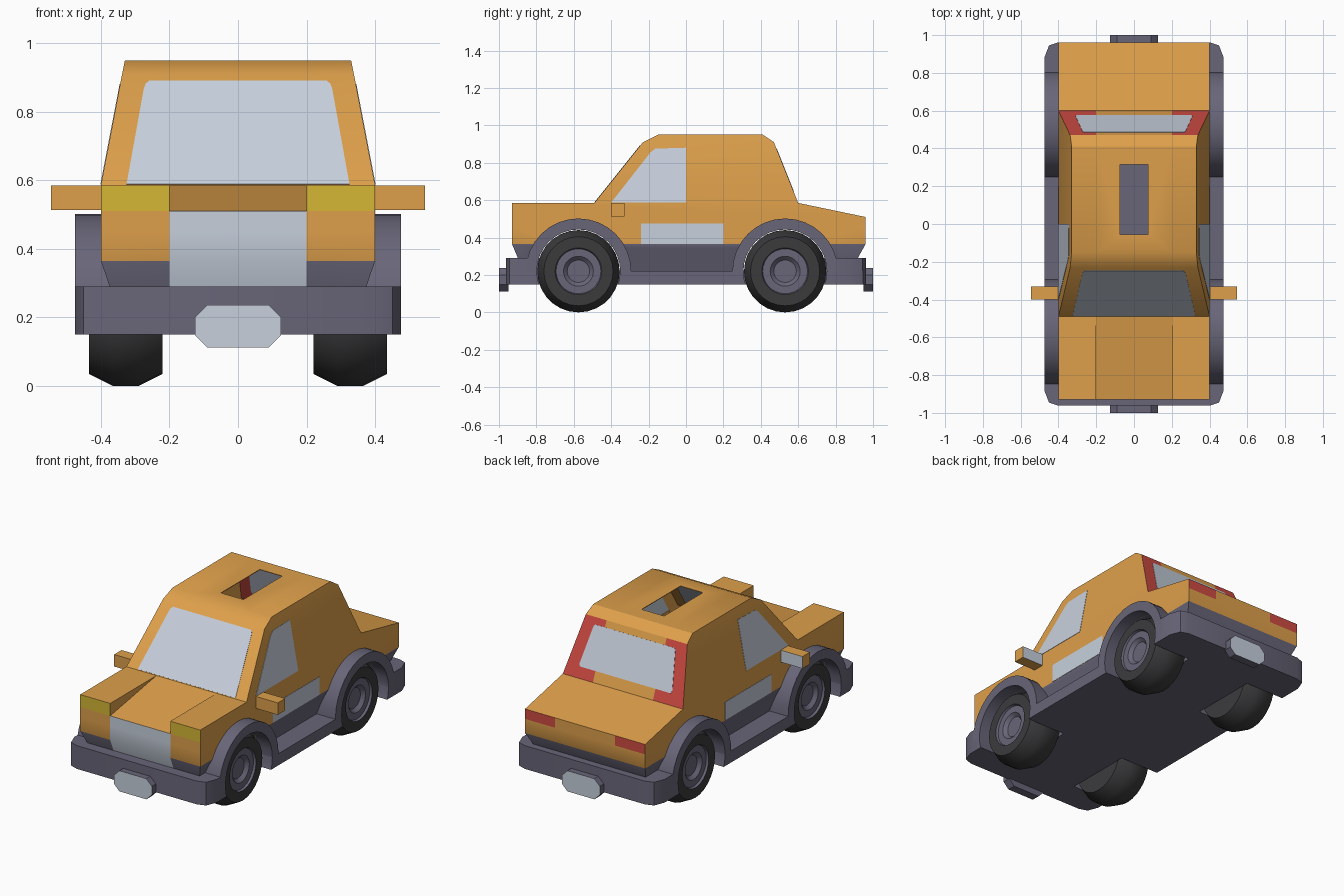
import bpy, bmesh, math
from mathutils import Vector, Matrix

cube = bpy.data.objects.get("Cube")
if cube:
    bpy.data.objects.remove(cube, do_unlink=True)


def material(name, r, g, b):
    m = bpy.data.materials.new(name)
    m.use_nodes = True
    m.diffuse_color = (r, g, b, 1)
    bsdf = next(n for n in m.node_tree.nodes if n.type == 'BSDF_PRINCIPLED')
    bsdf.inputs["Base Color"].default_value = (r, g, b, 1)
    bsdf.inputs["Roughness"].default_value = 0.8
    return m


PAINT = material("orange paint", .73, .35, .07)
GRAY = material("gray trim", .14, .133, .19)
TYRE = material("black rubber", .045, .043, .046)
GLASS = material("pale glass", .57, .63, .72)
LAMP = material("yellow lamp", .66, .47, .035)
RED = material("red lamp", .62, .07, .055)

WHEEL_Y = (-.575, .53)
WHEEL_Z = .22


def finish(name, bm, mats, recalc=True):
    if recalc:
        bmesh.ops.recalc_face_normals(bm, faces=bm.faces[:])
    me = bpy.data.meshes.new(name)
    bm.to_mesh(me)
    bm.free()
    ob = bpy.data.objects.new(name, me)
    bpy.context.collection.objects.link(ob)
    for m in mats:
        me.materials.append(m)
    return ob


def activate(ob):
    bpy.ops.object.select_all(action='DESELECT')
    ob.select_set(True)
    bpy.context.view_layer.objects.active = ob


def smooth(ob, angle=32):
    activate(ob)
    bpy.ops.object.shade_smooth_by_angle(angle=math.radians(angle))


def prism(bm, pts, depth):
    """Closed solid from a flat outline of 3D points, swept along depth."""
    base = bm.faces.new([bm.verts.new(p) for p in pts])
    out = bmesh.ops.extrude_face_region(bm, geom=[base], use_keep_orig=True)
    bmesh.ops.translate(bm, vec=depth, verts=[v for v in out["geom"] if isinstance(v, bmesh.types.BMVert)])


def box(bm, lo, hi):
    (x0, y0, z0), (x1, y1, z1) = lo, hi
    prism(bm, [(x0, y0, z0), (x1, y0, z0), (x1, y1, z0), (x0, y1, z0)], (0, 0, z1 - z0))


def plate(name, pts, outward, mat):
    """Thin pane that sits just proud of the surface it lies on."""
    p = [Vector(q) for q in pts]
    n = (p[1] - p[0]).cross(p[-1] - p[0]).normalized()
    if n.dot(Vector(outward)) < 0:
        n.negate()
    bm = bmesh.new()
    prism(bm, [q + n * .002 for q in p], n * -.008)
    return finish(name, bm, [mat])


def cut(ob, cutter):
    activate(ob)
    mod = ob.modifiers.new("cut", 'BOOLEAN')
    mod.operation = 'DIFFERENCE'
    mod.solver = 'EXACT'
    mod.object = cutter
    bpy.ops.object.modifier_apply(modifier=mod.name)


def circle(x, y, r, n, a0=0, a1=2 * math.pi, closed=True):
    count = n if closed else n + 1
    angles = [a0 + (a1 - a0) * i / n for i in range(count)]
    return [(x, y + r * math.cos(a), WHEEL_Z + r * math.sin(a)) for a in angles]


# Cutters for the wheel openings and the sunroof
bm = bmesh.new()
for s in (-1, 1):
    for y in WHEEL_Y:
        prism(bm, circle(s * .215, y, .223, 32), (s * .4, 0, 0))
wheel_cutter = finish("wheel_cutter", bm, [])
bm = bmesh.new()
box(bm, (-.075, -.055, .8), (.075, .315, 1.1))
roof_cutter = finish("roof_cutter", bm, [])

# Body: side profile as (y, z, half width), joined across the car
profile = [(-.87, .22, .35), (-.93, .365, .4), (-.93, .585, .4), (-.49, .585, .4),
           (-.23, .91, .338), (-.15, .95, .33), (.41, .95, .33), (.47, .91, .338),
           (.6, .585, .4), (.96, .51, .4), (.96, .365, .4), (.88, .22, .35)]
bm = bmesh.new()
sides = [[bm.verts.new((s * w, y, z)) for y, z, w in profile] for s in (-1, 1)]
n = len(profile)
for i in range(n):
    j = (i + 1) % n
    bm.faces.new((sides[0][i], sides[0][j], sides[1][j], sides[1][i]))
for row in sides:
    for ids in ((0, 1, 10, 11), (1, 2, 3, 8, 9, 10), range(3, 9)):
        bm.faces.new([row[i] for i in ids])
for co, no in (((.2, 0, 0), (1, 0, 0)), ((-.2, 0, 0), (1, 0, 0)),
               ((0, 0, .51), (0, 0, 1)), ((0, 0, .45), (0, 0, 1))):
    bmesh.ops.bisect_plane(bm, geom=bm.verts[:] + bm.edges[:] + bm.faces[:],
                           dist=.0001, plane_co=co, plane_no=no)

# Sunken wedge in the middle of the hood
gone = []
for f in bm.faces:
    c = f.calc_center_median()
    if abs(c.x) < .1 and c.y < -.5 and c.z > .515:
        gone.append(f)
bmesh.ops.delete(bm, geom=gone, context='FACES')


def near(x, y, z):
    return min(bm.verts, key=lambda v: (v.co - Vector((x, y, z))).length)


bm.faces.new([near(*p) for p in ((-.2, -.93, .51), (.2, -.93, .51), (.2, -.49, .585), (-.2, -.49, .585))])
for x in (-.2, .2):
    bm.faces.new([near(x, *p) for p in ((-.93, .51), (-.93, .585), (-.49, .585))])

# Body colours by height and direction
bmesh.ops.recalc_face_normals(bm, faces=bm.faces[:])
for f in bm.faces:
    c, no = f.calc_center_median(), f.normal
    if no.y < -.8 and abs(c.x) < .2 and c.y < -.8 and c.z < .51:
        f.material_index = 2
    elif c.z < .36:
        f.material_index = 1
    elif no.y < -.9 and c.z > .51 and abs(c.x) > .2:
        f.material_index = 3
    elif no.y > .9 and c.z > .45 and abs(c.x) > .2:
        f.material_index = 4
body = finish("body", bm, [PAINT, GRAY, GLASS, LAMP, RED])
activate(body)
shell = body.modifiers.new("shell", 'SOLIDIFY')
shell.thickness = .004
shell.offset = -1
bpy.ops.object.modifier_apply(modifier=shell.name)
cut(body, roof_cutter)
cut(body, wheel_cutter)
smooth(body)

# Windows
def slope_pane(name, low, high, rows, outward):
    """Symmetric pane on a sloped plane; rows are (half width, z)."""
    def at(x, z):
        t = (z - low[1]) / (high[1] - low[1])
        return (x, low[0] + t * (high[0] - low[0]), z)
    pts = [at(w, z) for w, z in rows] + [at(-w, z) for w, z in reversed(rows)]
    plate(name, pts, outward, GLASS)


slope_pane("windshield", (-.49, .585), (-.23, .91),
           [(.325, .588), (.275, .865), (.27, .88), (.258, .89)], (0, -1, 1))
slope_pane("rear_window", (.6, .585), (.47, .91),
           [(.302, .645), (.309, .66), (.272, .865), (.262, .873)], (0, 1, 1))
for s, side in ((1, "left"), (-1, "right")):
    outline = [(-.4, .587), (-.19, .855), (-.165, .875), (0, .88), (0, .587)]
    plate(side + "_side_window", [(s * (.4 - (z - .585) * .192), y, z) for y, z in outline],
          (s, 0, 0), GLASS)
    outline = [(-.24, .366), (-.24, .475), (.2, .475), (.2, .366)]
    plate(side + "_door_panel", [(s * .4, y, z) for y, z in outline], (s, 0, 0), GLASS)

# Chassis: floor slab with taller bumpers at both ends
bm = bmesh.new()
corner = [(.475, .88), (.45, .945), (.4, .962)]
end = corner + [(-x, y) for x, y in reversed(corner)]
prism(bm, [(x, y, .15) for x, y in end] + [(-x, -y, .15) for x, y in end], (0, 0, .07))
chassis = finish("chassis", bm, [GRAY])
cut(chassis, wheel_cutter)
smooth(chassis)
for s, name in ((-1, "front_bumper"), (1, "rear_bumper")):
    y0 = (WHEEL_Y[0] if s < 0 else WHEEL_Y[1]) * s
    bm = bmesh.new()
    pts = [(.475, y0)] + end + [(-.475, y0)]
    prism(bm, [(x, s * y, .15) for x, y in pts], (0, 0, .14))
    bumper = finish(name, bm, [GRAY])
    cut(bumper, wheel_cutter)
    smooth(bumper)

# Wheels and fender arches: tyre profile as (x, radius), spun about the axle
tyre = [(.22, 0), (.22, .185), (.29, .22), (.365, .22), (.435, .185), (.435, .125),
        (.422, .12), (.422, .08), (.402, .06), (.402, 0)]
for s, side in ((1, "left"), (-1, "right")):
    for y, place in zip(WHEEL_Y, ("front", "rear")):
        bm = bmesh.new()
        verts = [bm.verts.new((x, 0, r)) for x, r in tyre]
        edges = [bm.edges.new(pair) for pair in zip(verts, verts[1:])]
        bmesh.ops.spin(bm, geom=verts + edges, axis=(1, 0, 0), cent=(0, 0, 0),
                       angle=2 * math.pi, steps=28, use_merge=True)
        bmesh.ops.remove_doubles(bm, verts=bm.verts[:], dist=.0001)
        for f in bm.faces:
            c = f.calc_center_median()
            f.material_index = int(c.x > .4 and math.hypot(c.y, c.z) < .127)
        bm.transform(Matrix.Translation((0, y, WHEEL_Z)) @ Matrix.Diagonal((s, 1, 1, 1)))
        smooth(finish(f"{place}_{side}_wheel", bm, [TYRE, GRAY]))

        bm = bmesh.new()
        outer = circle(s * .3, y, .282, 16, 0, math.pi, False)
        inner = circle(s * .3, y, .223, 16, 0, math.pi, False)
        prism(bm, outer + inner[::-1], (s * .175, 0, 0))
        smooth(finish(f"{place}_{side}_fender", bm, [GRAY]))

    # Door mirror with a glass rear face
    bm = bmesh.new()
    box(bm, (s * .39, -.4, .513), (s * .545, -.33, .585))
    bmesh.ops.recalc_face_normals(bm, faces=bm.faces[:])
    for f in bm.faces:
        f.material_index = int(f.normal.y > .9)
    finish(side + "_mirror", bm, [PAINT, GLASS])

# Octagonal number plates with a pale outer face
for s, name in ((-1, "front_plate"), (1, "rear_plate")):
    half = [(.09, .112), (.126, .148), (.126, .2), (.09, .236)]
    pts = half + [(-x, z) for x, z in reversed(half)]
    bm = bmesh.new()
    prism(bm, [(x, s * .95, z) for x, z in pts], (0, s * .05, 0))
    bmesh.ops.recalc_face_normals(bm, faces=bm.faces[:])
    for f in bm.faces:
        f.material_index = int(f.normal.y * s > .9)
    finish(name, bm, [GRAY, GLASS])

for helper in (wheel_cutter, roof_cutter):
    bpy.data.objects.remove(helper, do_unlink=True)
